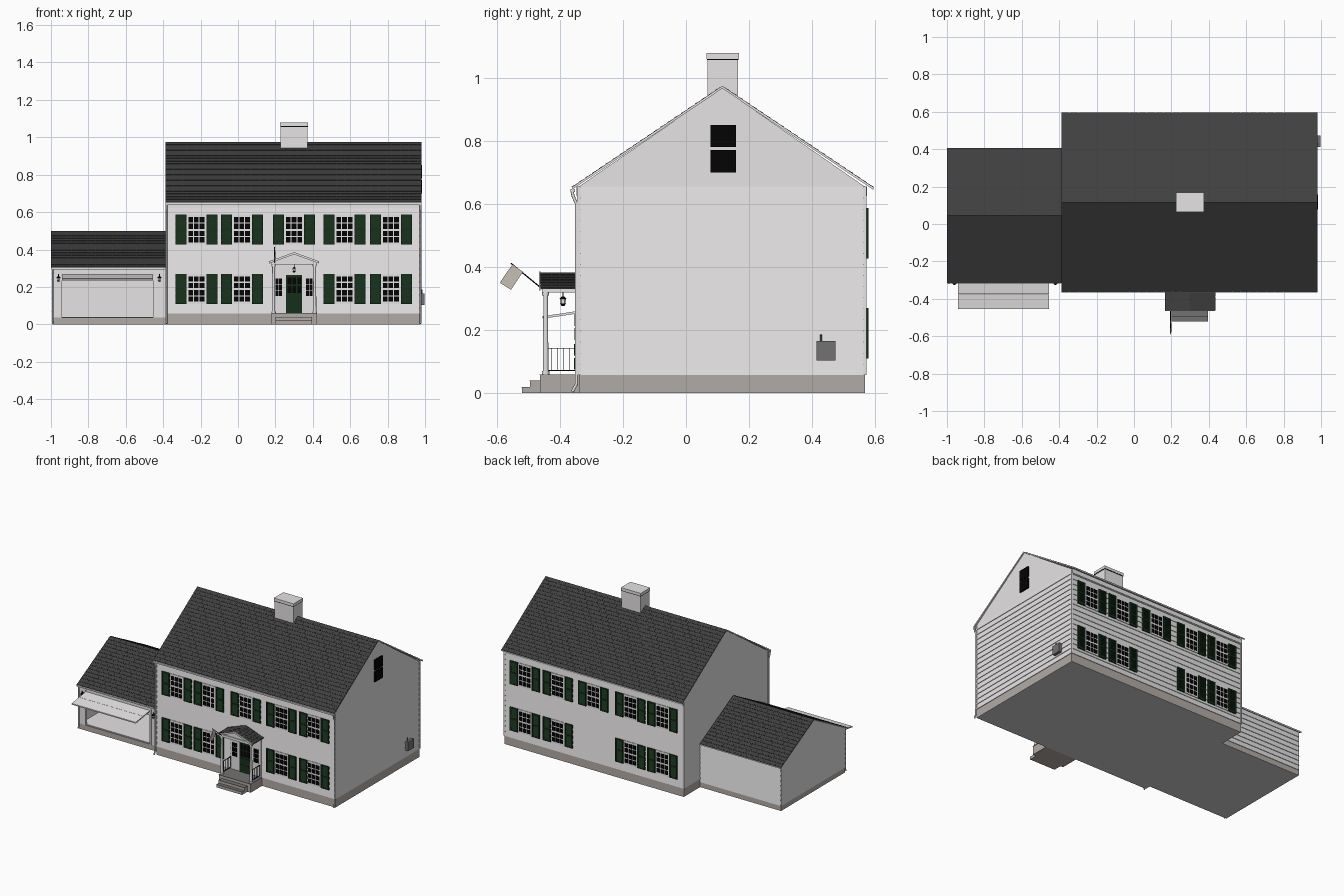
import bpy, bmesh
from mathutils import Vector, Matrix

cube = bpy.data.objects.get("Cube")
if cube:
    bpy.data.objects.remove(cube)


def material(name, r, g, b):
    m = bpy.data.materials.new(name)
    m.use_nodes = True
    m.diffuse_color = (r, g, b, 1)
    m.node_tree.nodes["Principled BSDF"].inputs["Base Color"].default_value = (r, g, b, 1)
    return m


WHITE = material("white paint", .79, .77, .78)
STONE = material("foundation stone", .45, .41, .38)
CONCRETE = material("concrete", .62, .62, .62)
ROOF = material("roof shingle", .05, .05, .05)
GREEN = material("shutter green", .008, .028, .01)
BLACK = material("black", .001, .001, .001)
GREY = material("slate grey", .17, .17, .17)
CLOTH = material("flag cloth", .58, .53, .48)


class Part:
    """Collects extruded solids into one object."""
    def __init__(self, name, mat):
        self.name, self.mat, self.bm = name, mat, bmesh.new()

    def extrude(self, points, vec):
        vec = Vector(vec)
        a = [self.bm.verts.new(p) for p in points]
        b = [self.bm.verts.new(Vector(p) + vec) for p in points]
        self.bm.faces.new(a)
        self.bm.faces.new(b[::-1])
        for i in range(len(a)):
            j = (i + 1) % len(a)
            self.bm.faces.new((a[i], b[i], b[j], a[j]))

    def box(self, x0, x1, y0, y1, z0, z1):
        self.extrude([(x0, y0, z0), (x1, y0, z0), (x1, y1, z0), (x0, y1, z0)], (0, 0, z1 - z0))

    def cylinder(self, x, y, z0, z1, r0, r1, sides=16):
        bmesh.ops.create_cone(self.bm, cap_ends=True, segments=sides, radius1=r0, radius2=r1,
                              depth=z1 - z0, matrix=Matrix.Translation((x, y, (z0 + z1) / 2)))

    def done(self, smooth=False):
        bmesh.ops.recalc_face_normals(self.bm, faces=self.bm.faces)
        mesh = bpy.data.meshes.new(self.name)
        self.bm.to_mesh(mesh)
        self.bm.free()
        mesh.materials.append(self.mat)
        ob = bpy.data.objects.new(self.name, mesh)
        bpy.context.collection.objects.link(ob)
        if smooth:
            bpy.context.view_layer.objects.active = ob
            ob.select_set(True)
            bpy.ops.object.shade_smooth_by_angle()
            ob.select_set(False)


def clapboards(part, start, end, z0, z1, rows, depth=.004):
    # overlapping wedge boards, thick at the lower edge
    a, b = Vector((*start, 0)), Vector((*end, 0))
    out = (b - a).cross(Vector((0, 0, 1))).normalized() * depth
    h = (z1 - z0) / rows
    for i in range(rows):
        low = a + Vector((0, 0, z0 + i * h))
        part.extrude([low, low + out, low + Vector((0, 0, h))], b - a)


def shingles(part, eave, ridge, along, rows, tabs, lift=.002, gap=.0015):
    # staggered wedge tabs running up one slope
    eave, ridge, along = Vector(eave), Vector(ridge), Vector(along)
    n = along.cross(ridge - eave).normalized() * lift
    n = n if n.z > 0 else -n
    for i in range(rows):
        lo, hi = eave.lerp(ridge, i / rows), eave.lerp(ridge, (i + 1) / rows)
        edges = [0] + [(k + (.5 if i % 2 else 0)) / tabs for k in range(1, tabs)] + [1]
        for s, e in zip(edges, edges[1:]):
            step = along * (e - s)
            part.extrude([lo + along * s, lo + along * s + n, hi + along * s],
                         step - step.normalized() * gap)


def tube(name, points, radius, mat):
    c = bpy.data.curves.new(name, "CURVE")
    c.dimensions, c.bevel_depth, c.bevel_resolution, c.use_fill_caps = "3D", radius, 2, True
    s = c.splines.new("POLY")
    s.points.add(len(points) - 1)
    for p, q in zip(s.points, points):
        p.co = (*q, 1)
    c.materials.append(mat)
    bpy.context.collection.objects.link(bpy.data.objects.new(name, c))


# Main house body: foundation, gabled walls, siding
X0, X1, YF, YB, YR, EAVE, PEAK = -.38, .975, -.34, .567, .115, .655, .968
p = Part("house_foundation", STONE); p.box(X0, X1, YF, YB, .003, .058); p.done()
p = Part("house_base", CONCRETE); p.box(X0, X1, YF, YB, 0, .003); p.done()
p = Part("house_walls", WHITE)
p.extrude([(X0, YF, .058), (X0, YB, .058), (X0, YB, EAVE), (X0, YR, PEAK), (X0, YF, EAVE)], (X1 - X0, 0, 0))
p.done()
p = Part("house_siding", WHITE)
corners = [(X0, YF), (X1, YF), (X1, YB), (X0, YB)]
for a, b in zip(corners, corners[1:] + corners[:1]):
    clapboards(p, a, b, .058, EAVE, 17)
p.done()
p = Part("corner_and_eave_trim", WHITE)
for x in (X0, X1):
    for y in (YF, YB):
        p.box(x - .005, x + .005, y - .005, y + .005, .058, EAVE)
p.box(X0, X1, YF - .007, YF, .625, EAVE)
p.box(X0, X1, YB, YB + .007, .625, EAVE)
p.done()

# Roofs: pale soffit, thin dark sheet and shingle courses on both slopes
for name, x0, x1, yf, yr, yb, ze, zr, rows, tabs in (
        ("house_roof", -.388, .982, -.362, YR, .594, .653, .974, 22, 30),
        ("garage_roof", -1, -.388, -.315, .045, .405, .304, .498, 15, 14)):
    sheet, soffit = Part(name, ROOF), Part(name + "_soffit", WHITE)
    for y in (yf, yb):
        for part, top, low in ((sheet, 0, .001), (soffit, .001, .008)):
            part.extrude([(x0, y, ze - top), (x0, yr, zr - top), (x0, yr, zr - low), (x0, y, ze - low)],
                         (x1 - x0, 0, 0))
        shingles(sheet, (x0, y, ze), (x0, yr, zr), (x1 - x0, 0, 0), rows, tabs)
    sheet.done()
    soffit.done()

# Chimney with a dark joint under the cap
p = Part("chimney", WHITE)
p.box(.228, .372, .068, .165, .9, 1.06)
p.box(.225, .375, .065, .168, 1.06, 1.078)
p.done()
p = Part("chimney_joint", BLACK); p.box(.226, .374, .066, .167, 1.056, 1.061); p.done()

# Windows and louvred shutters, front and back
frames, panes = Part("window_frames", WHITE), Part("window_panes", BLACK)
shutters = Part("shutters", GREEN)
for y, s in ((YF, -1), (YB, 1)):
    for z in (.11, .427):
        for cx in (-.222, .021, .3, .57, .818):
            if z < .2 and cx == .3:
                continue
            frames.box(cx - .051, cx + .051, y, y + s * .007, z, z + .16)
            for col in range(3):
                for row in range(4):
                    px = cx - .043 + col * .03
                    pz = z + .011 + row * .034 + (.005 if row > 1 else 0)
                    panes.box(px, px + .025, y + s * .006, y + s * .008, pz, pz + .028)
            for side in (-1, 1):
                a, b = sorted((cx + side * .054, cx + side * .112))
                shutters.box(a, b, y, y + s * .006, z, z + .16)
                for q in (a, b - .009):
                    shutters.box(q, q + .009, y + s * .006, y + s * .011, z, z + .16)
                for q in (0, .075, .15):
                    shutters.box(a, b, y + s * .006, y + s * .0105, z + q, z + q + .01)
                for k in range(14):
                    q = z + .01 + k * .01
                    shutters.extrude([(a, y + s * .005, q), (a, y + s * .0095, q),
                                      (a, y + s * .005, q + .009)], (b - a, 0, 0))
# Attic window on the left gable
for z in (.70, .78):
    panes.box(X1, X1 + .009, .078, .159, z, z + .071)

# Porch: platform, steps, posts, railings, gabled canopy
p = Part("porch_platform", STONE)
p.box(.18, .42, -.463, YF, 0, .057)
p.box(.2, .395, -.495, -.463, 0, .038)
p.box(.2, .395, -.52, -.49, 0, .018)
p.done()
p = Part("porch_treads", GREY)
p.box(.178, .422, -.465, YF, .057, .06)
p.box(.2, .395, -.496, -.463, .038, .04)
p.box(.2, .395, -.521, -.495, .018, .02)
p.done()
p = Part("porch_posts", WHITE)
for x in (.19, .41):
    p.cylinder(x, -.445, .07, .315, .009, .007)
    p.cylinder(x, -.445, .06, .07, .012, .012)
    p.cylinder(x, -.445, .31, .322, .011, .011)
p.done(True)
p = Part("porch_railings", BLACK)
for x in (.19, .41):
    for z in (.07, .141):
        p.box(x - .002, x + .002, -.437, YF, z, z + .003)
    for k in range(5):
        p.box(x - .001, x + .001, -.428 + k * .019, -.426 + k * .019, .07, .141)
p.done()
p = Part("porch_pediment", WHITE)
p.box(.178, .422, -.457, YF, .32, .337)
p.extrude([(.178, -.452, .337), (.422, -.452, .337), (.3, -.452, .38)], (0, .11, 0))
p.done()
p = Part("porch_roof", ROOF)
for x in (.166, .434):
    p.extrude([(x, -.462, .334), (.3, -.462, .382), (.3, -.462, .378), (x, -.462, .33)], (0, .122, 0))
    shingles(p, (x, -.462, .334), (.3, -.462, .382), (0, .122, 0), 6, 5)
p.done()
rake = Part("porch_rake", WHITE)
for x in (.166, .434):
    rake.extrude([(x, -.466, .337), (.3, -.466, .386), (.3, -.466, .374), (x, -.466, .325)], (0, .004, 0))
rake.done()

# Entrance: surround, door, sidelights
frames.box(.182, .418, YF - .008, YF, .06, .32)
p = Part("front_door", GREEN)
p.box(.257, .343, YF - .012, YF, .06, .265)
for x in (.264, .304):
    for z in (.075, .12):
        p.box(x, x + .032, YF - .015, YF, z, z + .036)
p.done()
for x in (.265, .291, .317):
    for z in (.168, .213):
        panes.box(x, x + .02, YF - .014, YF, z, z + .038)
for x0 in (.2, .363):
    for col in range(2):
        for row in range(3):
            panes.box(x0 + col * .019, x0 + col * .019 + .016, YF - .01, YF,
                      .152 + row * .032, .18 + row * .032)
for part in (frames, panes, shutters):
    part.done()

# Lanterns: porch pendant and garage pair, black caps round a pale globe
for name, x, y, z in (("porch_lantern", .3, -.39, .277), ("garage_lantern_right", -.96, -.315, .228),
                      ("garage_lantern_left", -.42, -.315, .228)):
    p, globe = Part(name, BLACK), Part(name + "_globe", WHITE)
    p.cylinder(x, y, z, z + .007, .005, .009, 6)
    globe.cylinder(x, y, z + .007, z + .021, .008, .009, 6)
    p.cylinder(x, y, z + .021, z + .03, .012, .003, 6)
    p.cylinder(x, y, z + .03, z + .042, .002, .002, 6)
    if y > -.35:
        p.box(x - .002, x + .002, y, -.3, z + .024, z + .029)
    p.done()
    globe.done()

# Garage: open shell with gable end, siding and tilted door
G0, G1, GF, GB, GR = -.992, X0, -.302, .39, .045
p = Part("garage_foundation", STONE); p.box(G0, G1, GF, GB, .003, .036); p.done()
p = Part("garage_base", CONCRETE); p.box(G0, G1, GF, GB, 0, .003); p.done()
p = Part("garage_walls", WHITE)
p.extrude([(G0, GF, .036), (G0, GB, .036), (G0, GB, .304), (G0, GR, .49), (G0, GF, .304)], (.012, 0, 0))
p.box(G0, G1, GB - .012, GB, .036, .304)
p.box(G0, -.94, GF, GF + .012, .036, .3)
p.box(-.455, G1, GF, GF + .012, .036, .3)
p.box(-.94, -.455, GF, GF + .012, .235, .3)
p.box(G0 + .01, G1, GF + .01, GB - .01, .036, .039)
p.box(G0, G1, GF - .006, GF, .28, .303)
for a, b in ((-.952, -.94), (-.455, -.443)):
    p.box(a, b, GF - .006, GF, .036, .28)
p.done()
p = Part("garage_siding", WHITE)
clapboards(p, (G1, GB), (G0, GB), .036, .304, 8)
clapboards(p, (G0, GB), (G0, GF), .036, .304, 8)
p.done()
p = Part("garage_door", WHITE)
for k in range(2):
    y, z = -.455 + k * .08, .236 + k * .012
    p.extrude([(-.94, y, z), (-.94, y + .079, z + .0118), (-.94, y + .079, z + .0198), (-.94, y, z + .008)],
              (.485, 0, 0))
p.done()

# Gutters and downspouts
p = Part("gutters", WHITE)
p.box(-.386, .98, -.366, -.352, .638, .648)
p.box(-.998, -.39, -.318, -.306, .292, .3)
p.done()
for name, x in (("downspout_left", .975), ("downspout_right", -.383)):
    tube(name, [(x, -.362, .645), (x, -.358, .625), (x, -.347, .6), (x, -.347, .03), (x, -.36, .005)], .005, WHITE)
tube("garage_downspout", [(-.99, -.312, .295), (-.99, -.307, .27), (-.99, -.307, .02), (-.99, -.317, .006)], .004, WHITE)

# Flag on an angled pole
tube("flag_pole", [(.195, -.455, .33), (.195, -.555, .412)], .002, BLACK)
p = Part("flag", CLOTH)
p.extrude([(.195, -.55, .408), (.195, -.517, .385), (.2, -.537, .355), (.192, -.555, .328),
           (.192, -.59, .35), (.2, -.572, .378)], (.002, 0, 0))
p.done()

# Meter box with conduit on the left wall
p = Part("meter_box", GREY)
p.box(X1, .998, .413, .474, .104, .166)
p.cylinder(.984, .428, .166, .186, .003, .003, 8)
p.done()
